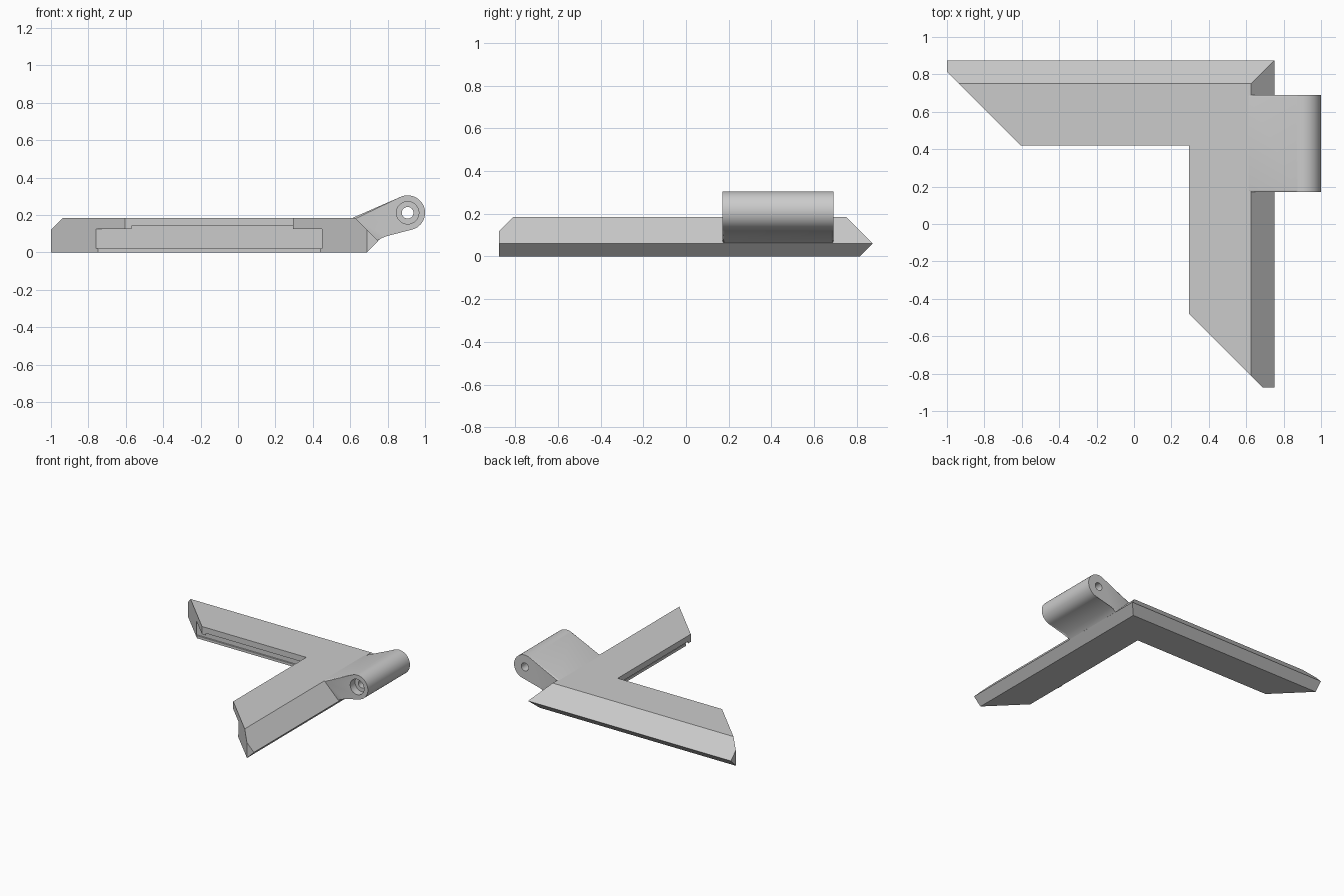
import bpy, bmesh, math
from mathutils import Matrix

cube = bpy.data.objects.get("Cube")
if cube:
    bpy.data.objects.remove(cube)

grey = bpy.data.materials.new("plain grey")
grey.use_nodes = True
COLOUR = (0.6, 0.6, 0.6, 1)
grey.diffuse_color = COLOUR
grey.node_tree.nodes["Principled BSDF"].inputs["Base Color"].default_value = COLOUR

CORNER_X, CORNER_Y = 0.75, 0.875


def finish(bm, name):
    bmesh.ops.recalc_face_normals(bm, faces=bm.faces)
    mesh = bpy.data.meshes.new(name)
    bm.to_mesh(mesh)
    bm.free()
    obj = bpy.data.objects.new(name, mesh)
    bpy.context.collection.objects.link(obj)
    mesh.materials.append(grey)
    return obj


def sweep_corner(name, section, diagonal, caps):
    """Sweep (distance from outer edge, height) points around the mitred corner."""
    bm = bmesh.new()
    rows = []
    for d, z in section:
        x, y = CORNER_X - d, CORNER_Y - d
        path = [(max(diagonal - y, -1), y), (x, y), (x, max(diagonal - x, -CORNER_Y))]
        rows.append([bm.verts.new((px, py, z)) for px, py in path])
    for a, b in zip(rows, rows[1:] + rows[:1]):
        for i in (0, 1):
            bm.faces.new((a[i], a[i + 1], b[i + 1], b[i]))
    for cap in caps:
        for end in (0, 2):
            bm.faces.new([rows[i][end] for i in cap])
    return finish(bm, name)


def cut(obj, cutter):
    cutter.hide_render = True
    cutter.hide_set(True)
    mod = obj.modifiers.new("cut", "BOOLEAN")
    mod.operation = "DIFFERENCE"
    mod.solver = "EXACT"
    mod.object = cutter


# Corner frame with chamfered outside and rebated inside
section = [(0.06, 0), (0, 0.06), (0.06, 0.12), (0.125, 0.185), (0.455, 0.185),
           (0.455, 0.125), (0.3, 0.125), (0.3, 0.02), (0.312, 0.02), (0.312, 0)]
frame = sweep_corner("corner_frame", section, -0.185, [(0, 1, 2), (0, *range(2, 10))])

# Shallow relief under the inner lip, stopping short of the ends
relief = [(0.302, 0.115), (0.302, 0.14), (0.47, 0.14), (0.47, 0.115)]
cut(frame, sweep_corner("lip_relief_cutter", relief, -0.15, [range(4)]))

# Hinge arm: tangent plate ending in a round barrel
PIN_X, PIN_Z, RADIUS = 0.907, 0.212, 0.093
FRONT, BACK = 0.172, 0.69
outline = [(0.613, 0.185), (0.66, 0.08), (0.745, 0.06), (0.785, 0.095)]
for i in range(33):
    a = math.radians(-79.6 + 193.4 * i / 32)
    outline.append((PIN_X + RADIUS * math.cos(a), PIN_Z + RADIUS * math.sin(a)))
bm = bmesh.new()
ends = [[bm.verts.new((x, y, z)) for x, z in outline] for y in (FRONT, BACK)]
for ring in ends:
    bm.faces.new(ring)
for i in range(len(outline)):
    j = (i + 1) % len(outline)
    bm.faces.new((ends[0][i], ends[0][j], ends[1][j], ends[1][i]))
rims = [e for e in bm.edges if abs(e.verts[0].co.y - e.verts[1].co.y) < 0.001]
bmesh.ops.bevel(bm, geom=rims, offset=0.01, segments=3, profile=0.5, affect="EDGES")
hinge = finish(bm, "hinge_barrel")


# Pin hole and front counterbore
def bore(name, radius, y0, y1):
    bm = bmesh.new()
    place = Matrix.Translation((PIN_X, (y0 + y1) / 2, PIN_Z)) @ Matrix.Rotation(math.pi / 2, 4, "X")
    bmesh.ops.create_cone(bm, cap_ends=True, segments=32, radius1=radius,
                          radius2=radius, depth=y1 - y0, matrix=place)
    return finish(bm, name)


cut(hinge, bore("pin_hole_cutter", 0.031, FRONT - 0.1, BACK + 0.1))
cut(hinge, bore("counterbore_cutter", 0.06, FRONT - 0.1, FRONT + 0.06))

# Apply the cuts, remove the cutters, then smooth the barrel
bpy.context.view_layer.update()
depsgraph = bpy.context.evaluated_depsgraph_get()
for obj in (frame, hinge):
    mesh = bpy.data.meshes.new_from_object(obj.evaluated_get(depsgraph))
    obj.modifiers.clear()
    obj.data = mesh
for obj in [o for o in bpy.data.objects if o.name.endswith("_cutter")]:
    bpy.data.objects.remove(obj)

bpy.ops.object.select_all(action="DESELECT")
hinge.select_set(True)
bpy.context.view_layer.objects.active = hinge
bpy.ops.object.shade_smooth_by_angle(angle=math.radians(35))
